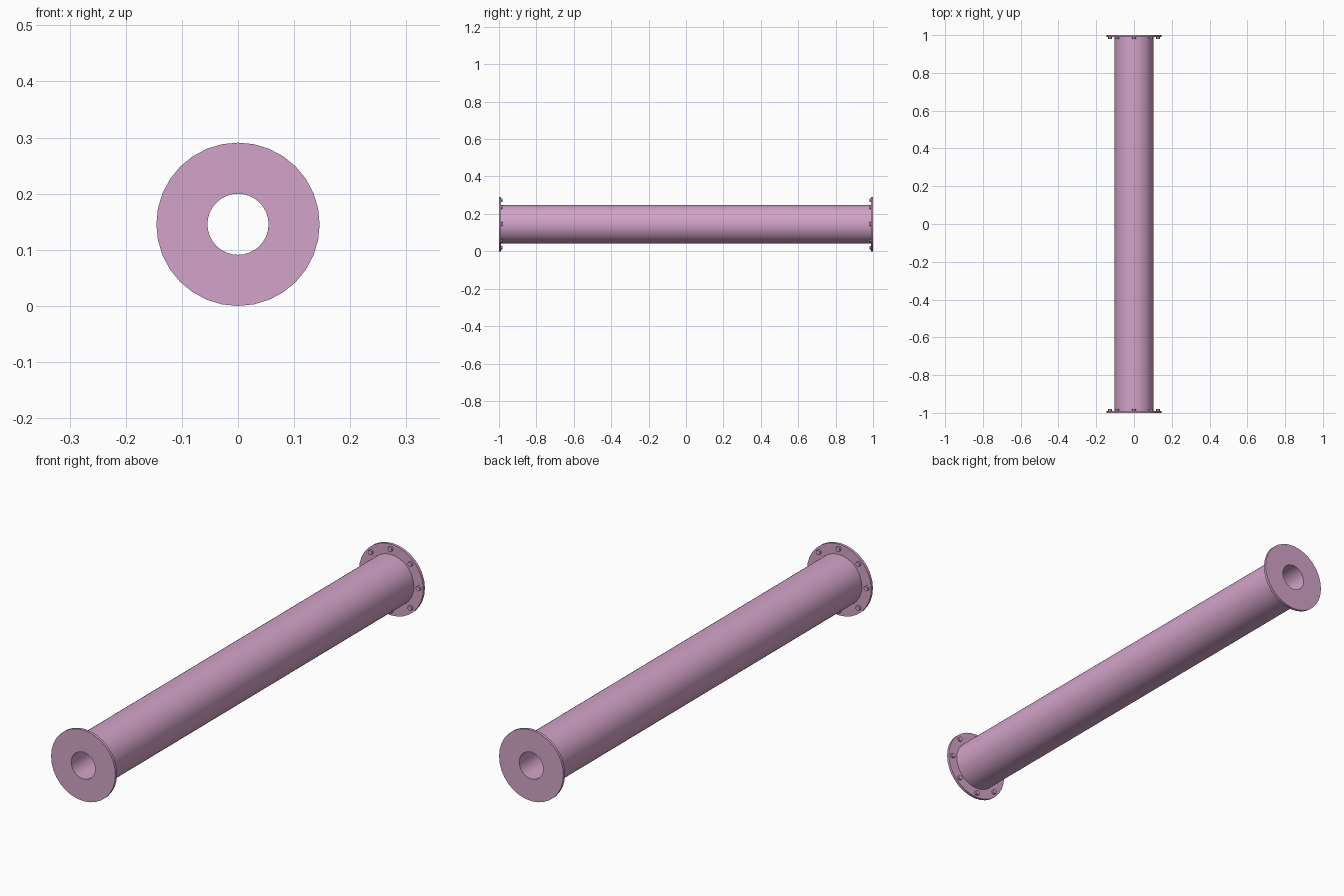
import bpy, bmesh, math
from mathutils import Matrix

cube = bpy.data.objects.get("Cube")
if cube:
    bpy.data.objects.remove(cube)

FLANGE_R, PIPE_R, BORE_R = 0.1455, 0.103, 0.0545
BOLT_CIRCLE, BOLT_R = 0.127, 0.01
HALF, THICK, BOLT_H = 1.0, 0.011, 0.009
CZ = FLANGE_R
SIDES, BOLTS = 32, 8

pink = bpy.data.materials.new("soft_pink")
pink.use_nodes = True
pink.diffuse_color = (0.65, 0.37, 0.58, 1)
pink.node_tree.nodes["Principled BSDF"].inputs["Base Color"].default_value = pink.diffuse_color


def finish(bm, name):
    bmesh.ops.recalc_face_normals(bm, faces=bm.faces)
    mesh = bpy.data.meshes.new(name)
    bm.to_mesh(mesh)
    bm.free()
    mesh.materials.append(pink)
    obj = bpy.data.objects.new(name, mesh)
    bpy.context.collection.objects.link(obj)
    bpy.ops.object.select_all(action='DESELECT')
    bpy.context.view_layer.objects.active = obj
    obj.select_set(True)
    bpy.ops.object.shade_smooth_by_angle(angle=math.radians(35))
    return obj


def ring(name, outer, inner, y0, y1, sides=SIDES):
    """Hollow cylinder along y, centred on the pipe axis."""
    bm = bmesh.new()
    profile = [(outer, y0), (outer, y1), (inner, y1), (inner, y0)]
    loops = []
    for i in range(sides):
        a = math.tau * i / sides
        loops.append([bm.verts.new((r * math.sin(a), y, CZ - r * math.cos(a)))
                      for r, y in profile])
    for i in range(sides):
        a, b = loops[i], loops[(i + 1) % sides]
        for j in range(len(profile)):
            k = (j + 1) % len(profile)
            bm.faces.new((a[j], a[k], b[k], b[j]))
    return finish(bm, name)


def bolts(name, y):
    """Circle of bolt heads on the inner side of a flange."""
    bm = bmesh.new()
    for i in range(BOLTS):
        a = math.tau * i / BOLTS
        place = Matrix.Translation((BOLT_CIRCLE * math.sin(a), y, CZ + BOLT_CIRCLE * math.cos(a)))
        bmesh.ops.create_cone(bm, cap_ends=True, segments=8, radius1=BOLT_R, radius2=BOLT_R,
                              depth=BOLT_H, matrix=place @ Matrix.Rotation(math.pi / 2, 4, 'X'))
    return finish(bm, name)


# Pipe body with its bore
inner_face = HALF - THICK
ring("pipe", PIPE_R, BORE_R, -inner_face, inner_face, 64)

# End flanges and their bolt heads
for label, s in (("front", -1), ("back", 1)):
    ring(label + "_flange", FLANGE_R, BORE_R, s * inner_face, s * HALF)
    bolts(label + "_bolts", s * (inner_face - BOLT_H / 2))
